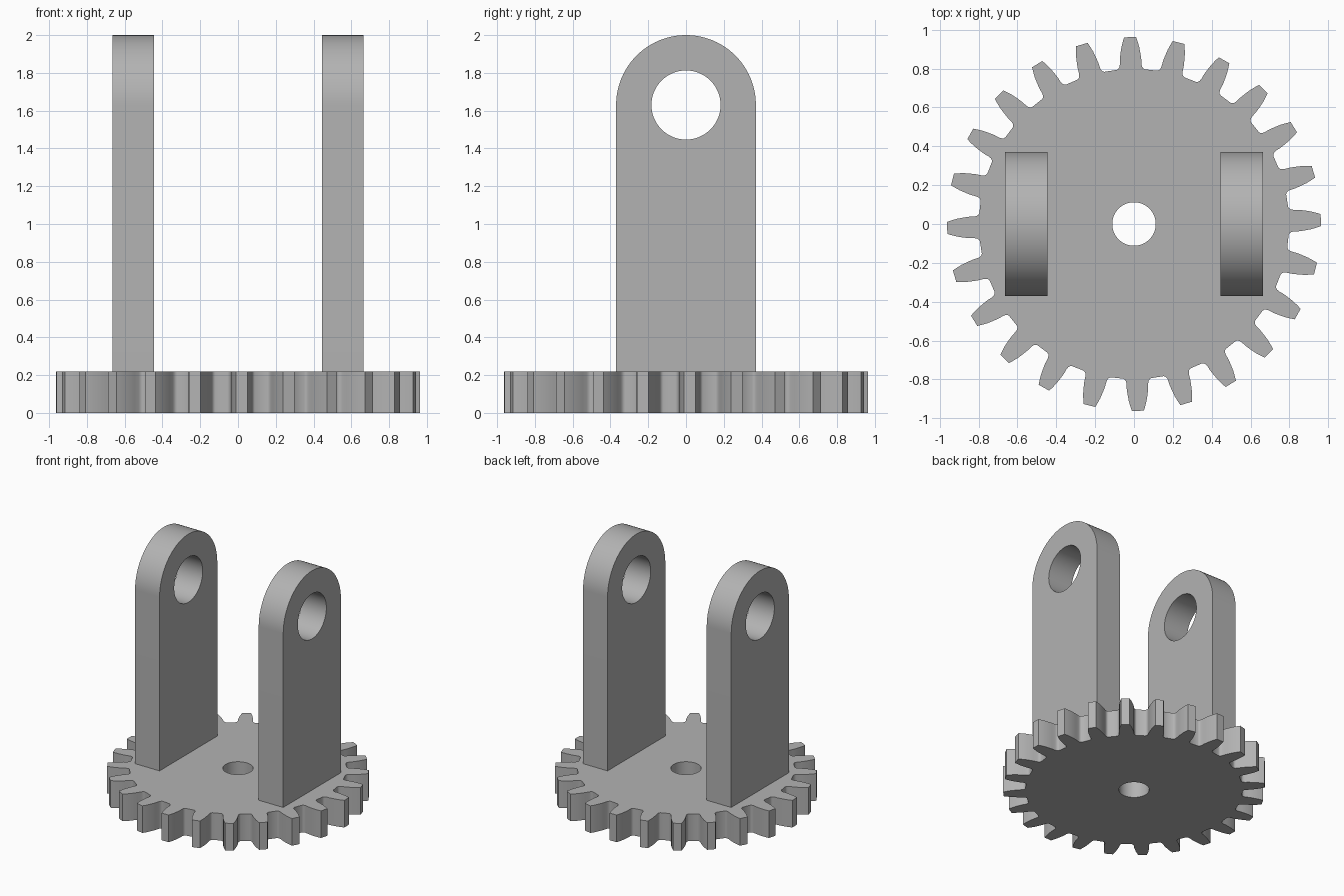
import bpy, bmesh
from math import sin, cos, pi, radians, atan2
from mathutils import Matrix, Vector

cube = bpy.data.objects.get("Cube")
if cube:
    bpy.data.objects.remove(cube, do_unlink=True)

grey = bpy.data.materials.new("plain grey")
grey.use_nodes = True
COLOUR = (0.45, 0.45, 0.45, 1)
grey.diffuse_color = COLOUR
grey.node_tree.nodes["Principled BSDF"].inputs["Base Color"].default_value = COLOUR


def arc(radius, start, end, steps, centre=(0, 0)):
    """Points along an arc, both ends included."""
    return [(centre[0] + radius * cos(start + (end - start) * i / steps),
             centre[1] + radius * sin(start + (end - start) * i / steps))
            for i in range(steps + 1)]


def circle(radius, steps, centre=(0, 0)):
    return arc(radius, 0, 2 * pi, steps, centre)[:-1]


def plate(name, loops, thickness, matrix):
    """Fill an outline with its holes, thicken it and place it."""
    bm = bmesh.new()
    edges = []
    for loop in loops:
        verts = [bm.verts.new((x, y, 0)) for x, y in loop]
        edges += [bm.edges.new((a, b)) for a, b in zip(verts, verts[1:] + verts[:1])]
    bmesh.ops.triangle_fill(bm, edges=edges, use_beauty=True, normal=(0, 0, 1))
    result = bmesh.ops.extrude_face_region(bm, geom=bm.faces[:], use_keep_orig=True)
    moved = [v for v in result["geom"] if isinstance(v, bmesh.types.BMVert)]
    bmesh.ops.translate(bm, verts=moved, vec=Vector((0, 0, thickness)))
    bmesh.ops.recalc_face_normals(bm, faces=bm.faces[:])
    bm.transform(matrix)
    mesh = bpy.data.meshes.new(name)
    bm.to_mesh(mesh)
    bm.free()
    mesh.materials.append(grey)
    obj = bpy.data.objects.new(name, mesh)
    bpy.context.collection.objects.link(obj)
    bpy.ops.object.select_all(action='DESELECT')
    obj.select_set(True)
    bpy.context.view_layer.objects.active = obj
    bpy.ops.object.shade_smooth_by_angle(angle=radians(30))
    return obj


# Gear base: one tooth flank as (radius along, half width), mirrored and repeated
TEETH = 24
BASE = 0.22
flank = [(0.795, 0.072), (0.8, 0.064), (0.808, 0.059), (0.82, 0.056), (0.85, 0.055),
         (0.88, 0.051), (0.91, 0.046), (0.94, 0.038), (0.962, 0.031)]
tooth = [(r, -w) for r, w in flank] + [(r, w) for r, w in reversed(flank)]
outline = []
for i in range(TEETH):
    a = 2 * pi * i / TEETH + radians(1.2)
    outline += [(x * cos(a) - y * sin(a), x * sin(a) + y * cos(a)) for x, y in tooth]
plate("gear_base", [outline, circle(0.112, 64)], BASE, Matrix())

# Upright lugs: round-topped plates with a pin hole, standing on the gear
HALF, THICK, EYE_Z = 0.37, 0.22, 1.63
lug = [(-HALF, BASE), (HALF, BASE)] + arc(HALF, 0, pi, 48, (0, EYE_Z))
eye = circle(0.183, 64, (0, EYE_Z))
# Profile x, y and depth become world y, z and x
stand = Matrix(((0, 0, 1, 0), (1, 0, 0, 0), (0, 1, 0, 0), (0, 0, 0, 1)))
for side, x in (("left", 0.555), ("right", -0.555)):
    plate(side + "_lug", [lug, eye], THICK,
          Matrix.Translation((x - THICK / 2, 0, 0)) @ stand)
